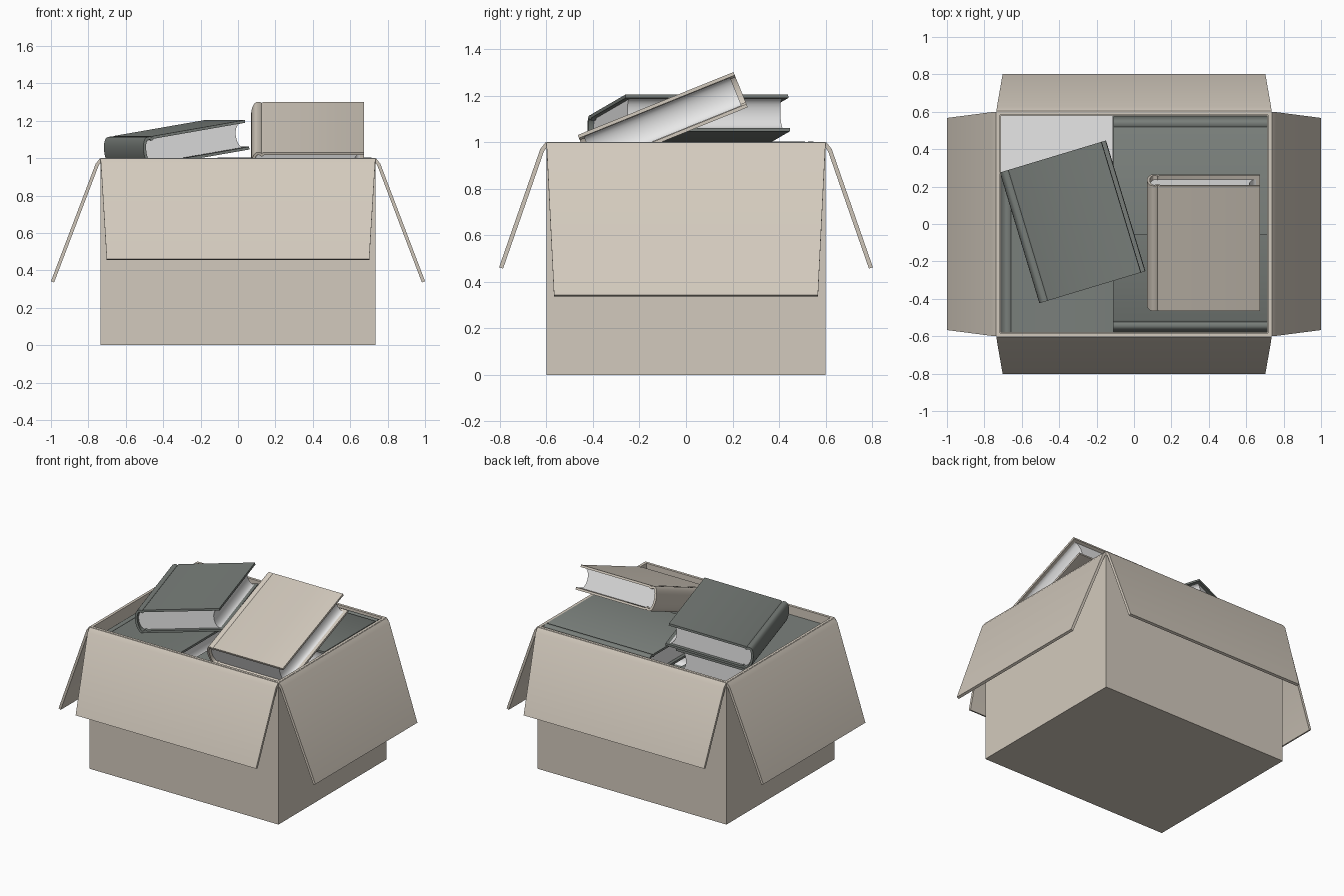
import bpy
import bmesh
from math import sin, cos, pi, radians
from mathutils import Matrix, Vector

cube = bpy.data.objects.get("Cube")
if cube:
    bpy.data.objects.remove(cube, do_unlink=True)


def material(name, rgb):
    mat = bpy.data.materials.new(name)
    mat.use_nodes = True
    color = (*rgb, 1)
    mat.diffuse_color = color
    bsdf = mat.node_tree.nodes["Principled BSDF"]
    bsdf.inputs["Base Color"].default_value = color
    bsdf.inputs["Roughness"].default_value = 0.8
    return mat


CARDBOARD = material("cardboard beige", (0.65, 0.59, 0.51))
BEIGE = material("beige cover", (0.65, 0.59, 0.51))
GREY = material("dark grey cover", (0.19, 0.21, 0.195))
PAPER = material("page white", (0.83, 0.83, 0.83))


def finish(name, bm, mat, matrix=Matrix(), thickness=0):
    """Turn a bmesh into an object, thickened inward if asked."""
    mesh = bpy.data.meshes.new(name)
    bm.to_mesh(mesh)
    bm.free()
    mesh.materials.append(mat)
    obj = bpy.data.objects.new(name, mesh)
    bpy.context.collection.objects.link(obj)
    obj.matrix_world = matrix
    bpy.ops.object.select_all(action='DESELECT')
    obj.select_set(True)
    bpy.context.view_layer.objects.active = obj
    if thickness:
        mod = obj.modifiers.new("thickness", 'SOLIDIFY')
        mod.thickness = thickness
        mod.offset = -1
        mod.use_even_offset = True
        bpy.ops.object.modifier_apply(modifier=mod.name)
    bpy.ops.object.shade_smooth_by_angle(angle=radians(38))
    return obj


def strip(rows):
    """Sheet of quads through pairs of points."""
    bm = bmesh.new()
    pairs = [[bm.verts.new(p) for p in row] for row in rows]
    for (a0, b0), (a1, b1) in zip(pairs, pairs[1:]):
        bm.faces.new((a0, a1, b1, b0))
    return bm


def box(name, low, high, mat, open_top=False, thickness=0):
    low, high = Vector(low), Vector(high)
    bm = bmesh.new()
    bmesh.ops.create_cube(bm, size=1)
    bmesh.ops.scale(bm, vec=high - low, verts=bm.verts)
    bmesh.ops.translate(bm, vec=(low + high) / 2, verts=bm.verts)
    if open_top:
        top = [f for f in bm.faces if f.normal.z > 0.9]
        bmesh.ops.delete(bm, geom=top, context='FACES_ONLY')
    return finish(name, bm, mat, thickness=thickness)


def arc(center_x, depth, half, steps):
    """Half ellipse from top to bottom, bulging toward -x."""
    angles = [pi * i / steps for i in range(steps + 1)]
    return [(center_x - depth * sin(a), half * cos(a)) for a in angles]


def book(name, mat, size, center, turn=0, tilt_x=0, tilt_y=0):
    """Hardback lying flat, spine toward -x, length along y."""
    w, l, t = size
    matrix = (Matrix.Translation(center) @ Matrix.Rotation(radians(turn), 4, 'Z')
              @ Matrix.Rotation(radians(tilt_x), 4, 'X')
              @ Matrix.Rotation(radians(tilt_y), 4, 'Y'))
    left, right, half, board = -w / 2, w / 2, t / 2, 0.015

    # Cover: boards, hinge grooves and rounded spine
    upper = [(right, half), (left + 0.066, half),
             (left + 0.057, half - 0.006), (left + 0.048, half)]
    lower = [(x, -z) for x, z in reversed(upper)]
    path = upper + arc(left + 0.034, 0.034, half, 16) + lower
    bm = strip([((x, l / 2, z), (x, -l / 2, z)) for x, z in path])
    finish(name + "_cover", bm, mat, matrix, board)

    # Page block: round at the spine, hollow at the fore edge
    inner = half - board
    back = arc(left + 0.05, 0.033, inner - 0.001, 12)
    fore = arc(right - 0.022, 0.035, inner - 0.001, 12)
    outline = back + fore[::-1]
    bm = bmesh.new()
    verts = [bm.verts.new((x, -l / 2 + 0.022, z)) for x, z in outline]
    face = bm.faces.new(verts)
    new = bmesh.ops.extrude_face_region(bm, geom=[face])["geom"]
    bmesh.ops.translate(bm, vec=(0, l - 0.044, 0),
                        verts=[v for v in new if isinstance(v, bmesh.types.BMVert)])
    bmesh.ops.recalc_face_normals(bm, faces=bm.faces)
    finish(name + "_pages", bm, PAPER, matrix)


# Open carton
HX, HY = 0.735, 0.6
box("carton", (-HX, -HY, 0), (HX, HY, 1), CARDBOARD, open_top=True, thickness=0.018)

# Four folded-out flaps: angle, half width, wall distance, reach, end height
for name, angle, half, wall, reach, end in (
        ("front_flap", 0, HX, HY, 0.803, 0.462),
        ("left_flap", 90, HY, HX, 1.0, 0.342),
        ("back_flap", 180, HX, HY, 0.803, 0.462),
        ("right_flap", 270, HY, HX, 1.0, 0.342)):
    section = [(half, wall - 0.012, 1.0), (half, wall + 0.004, 0.998),
               (half - 0.002, wall + 0.026, 0.97), (half - 0.033, reach, end)]
    bm = strip([((-h, -y, z), (h, -y, z)) for h, y, z in section])
    finish(name, bm, CARDBOARD, Matrix.Rotation(radians(angle), 4, 'Z'), 0.018)

# Books packed inside
book("back_packed_book", GREY, (0.635, 0.825, 0.16), (0.302, 0.258, 0.923), turn=-90)
book("side_packed_book", GREY, (0.605, 0.84, 0.16), (-0.412, -0.16, 0.86))
book("front_packed_book", GREY, (0.63, 0.825, 0.16), (0.302, -0.265, 0.76), turn=90)
box("packed_pages", (-0.715, 0.1, 0.3), (-0.112, 0.58, 0.77), PAPER)
box("packed_lower_books", (-0.715, -0.58, 0.02), (0.715, 0.58, 0.67), GREY)

# Books lying loose on top
book("loose_grey_book", GREY, (0.585, 0.73, 0.16), (-0.333, 0.01, 1.077),
     turn=16.8, tilt_y=-9.5)
book("loose_beige_book", BEIGE, (0.605, 0.722, 0.163), (0.372, -0.1, 1.09), tilt_x=22)
